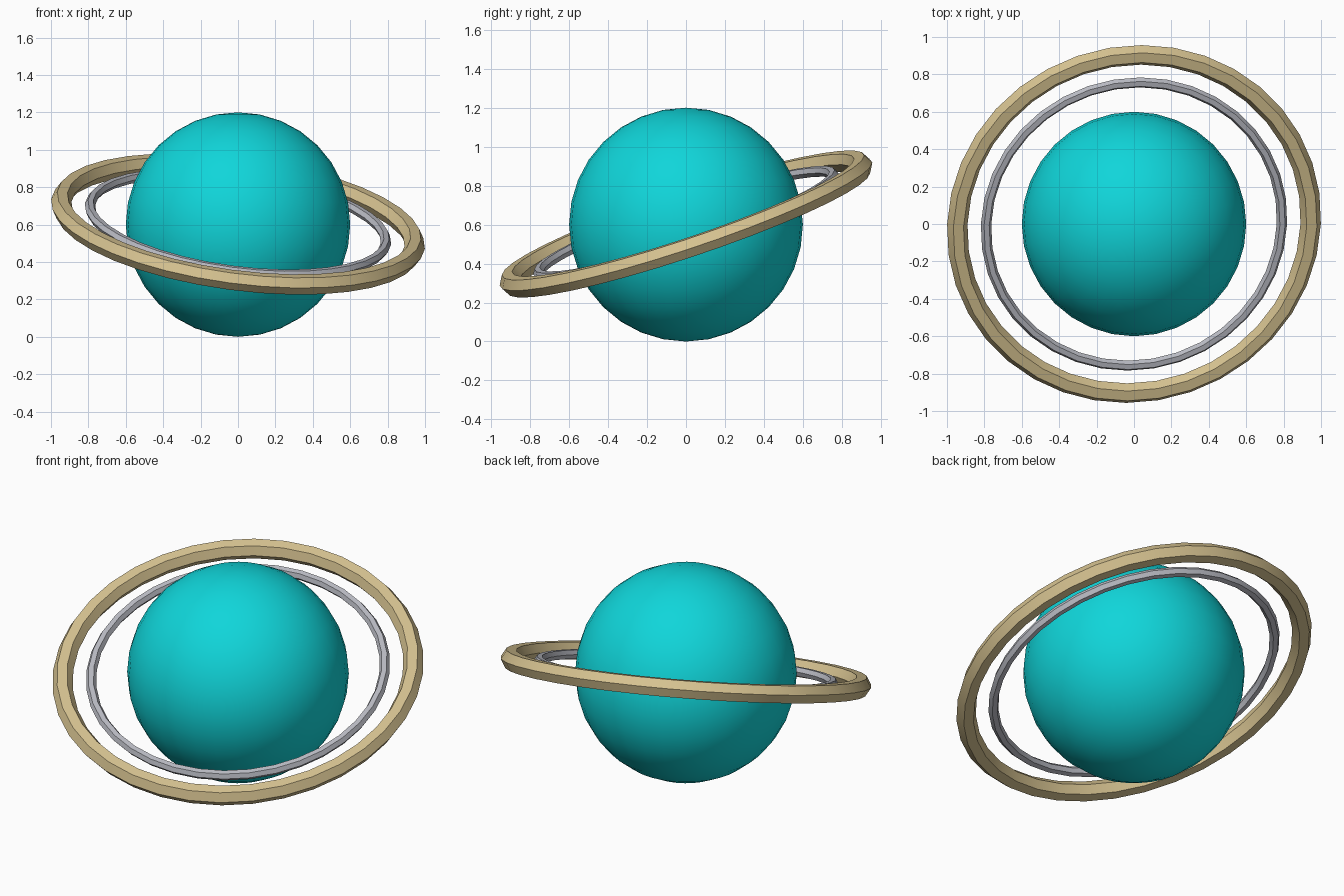
import bpy
import math

cube = bpy.data.objects.get("Cube")
if cube:
    bpy.data.objects.remove(cube, do_unlink=True)


def material(name, rgb):
    mat = bpy.data.materials.new(name)
    mat.use_nodes = True
    mat.diffuse_color = (*rgb, 1)
    mat.node_tree.nodes["Principled BSDF"].inputs["Base Color"].default_value = (*rgb, 1)
    return mat


def finish(name, mat):
    obj = bpy.context.object
    obj.name = name
    obj.data.materials.append(mat)
    bpy.ops.object.shade_smooth_by_angle(angle=math.radians(30))
    return obj


CENTRE = (0, 0, 0.6)
TILT = (math.radians(18.4), math.radians(7.6), 0)

# Planet globe
bpy.ops.mesh.primitive_uv_sphere_add(segments=32, ring_count=16, radius=0.6, location=CENTRE)
finish("planet_globe", material("turquoise", (0.005, 0.67, 0.70)))


# Tilted hexagonal rings
def ring(name, major, minor, mat):
    bpy.ops.mesh.primitive_torus_add(
        major_segments=36, minor_segments=6, major_radius=major, minor_radius=minor,
        location=(0, 0, 0.603), rotation=TILT)
    finish(name, mat)


ring("outer_ring", 0.953, 0.055, material("sand", (0.67, 0.54, 0.28)))
ring("inner_ring", 0.798, 0.028, material("silver", (0.49, 0.50, 0.55)))
